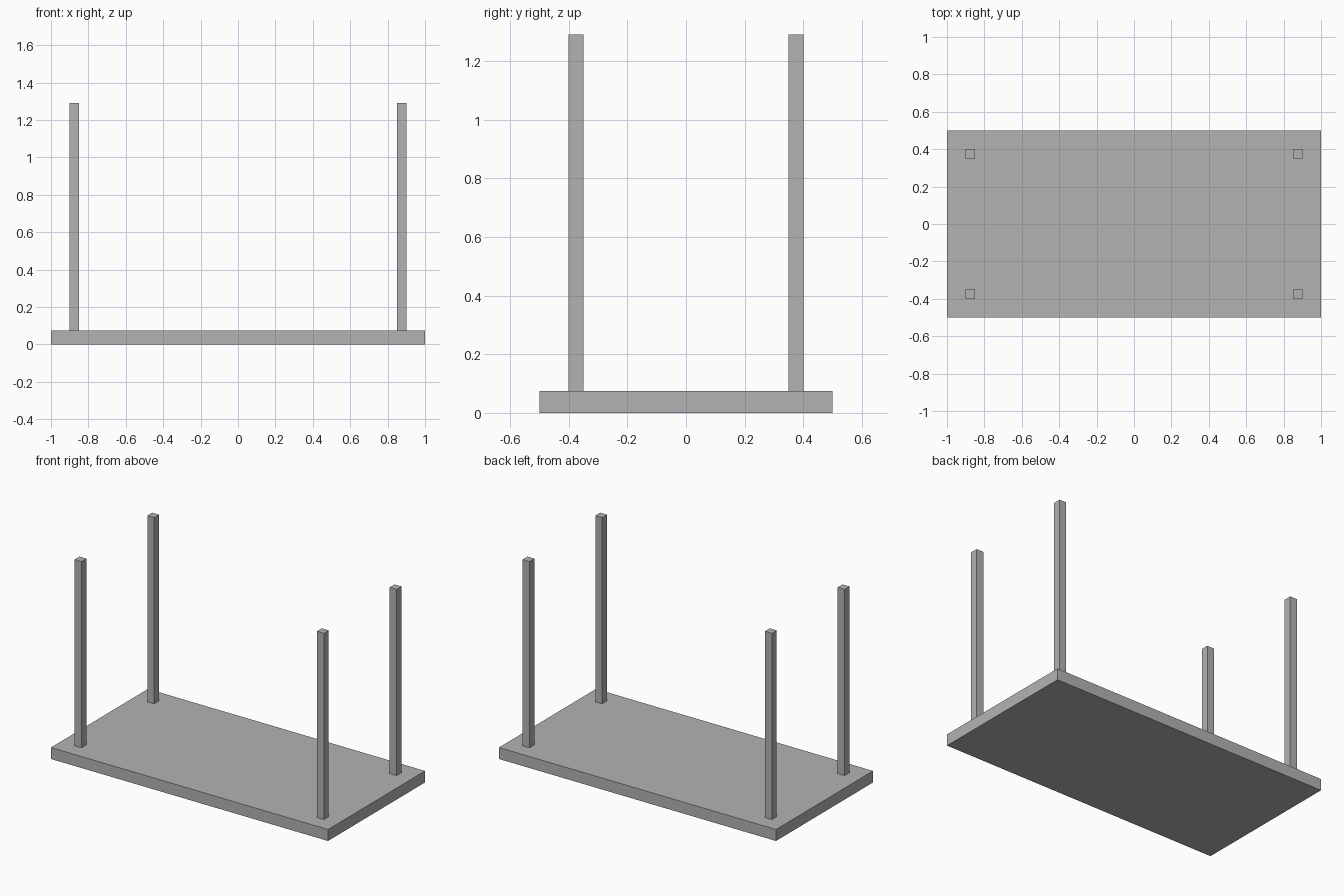
import bpy

# Remove the default object
cube = bpy.data.objects.get("Cube")
if cube:
    bpy.data.objects.remove(cube, do_unlink=True)

# Single grey material
grey = bpy.data.materials.new("plain_grey")
grey.use_nodes = True
colour = (0.45, 0.45, 0.45, 1.0)
grey.diffuse_color = colour
grey.node_tree.nodes["Principled BSDF"].inputs["Base Color"].default_value = colour


def box(name, size, centre):
    """Add a box with the given full dimensions and centre."""
    bpy.ops.mesh.primitive_cube_add(size=1, location=centre)
    obj = bpy.context.object
    obj.name = name
    obj.scale = size
    bpy.ops.object.transform_apply(location=False, rotation=False, scale=True)
    obj.data.materials.append(grey)
    return obj


SLAB = 0.075
HEIGHT = 1.29
LEG = 0.05

# Table top, lying face down
box("table_top", (2, 1, SLAB), (0, 0, SLAB / 2))

# Four square legs standing on the underside
for side, x in (("left", 0.875), ("right", -0.875)):
    for end, y in (("front", -0.375), ("back", 0.375)):
        box(f"{end}_{side}_leg", (LEG, LEG, HEIGHT - SLAB),
            (x, y, (HEIGHT + SLAB) / 2))
